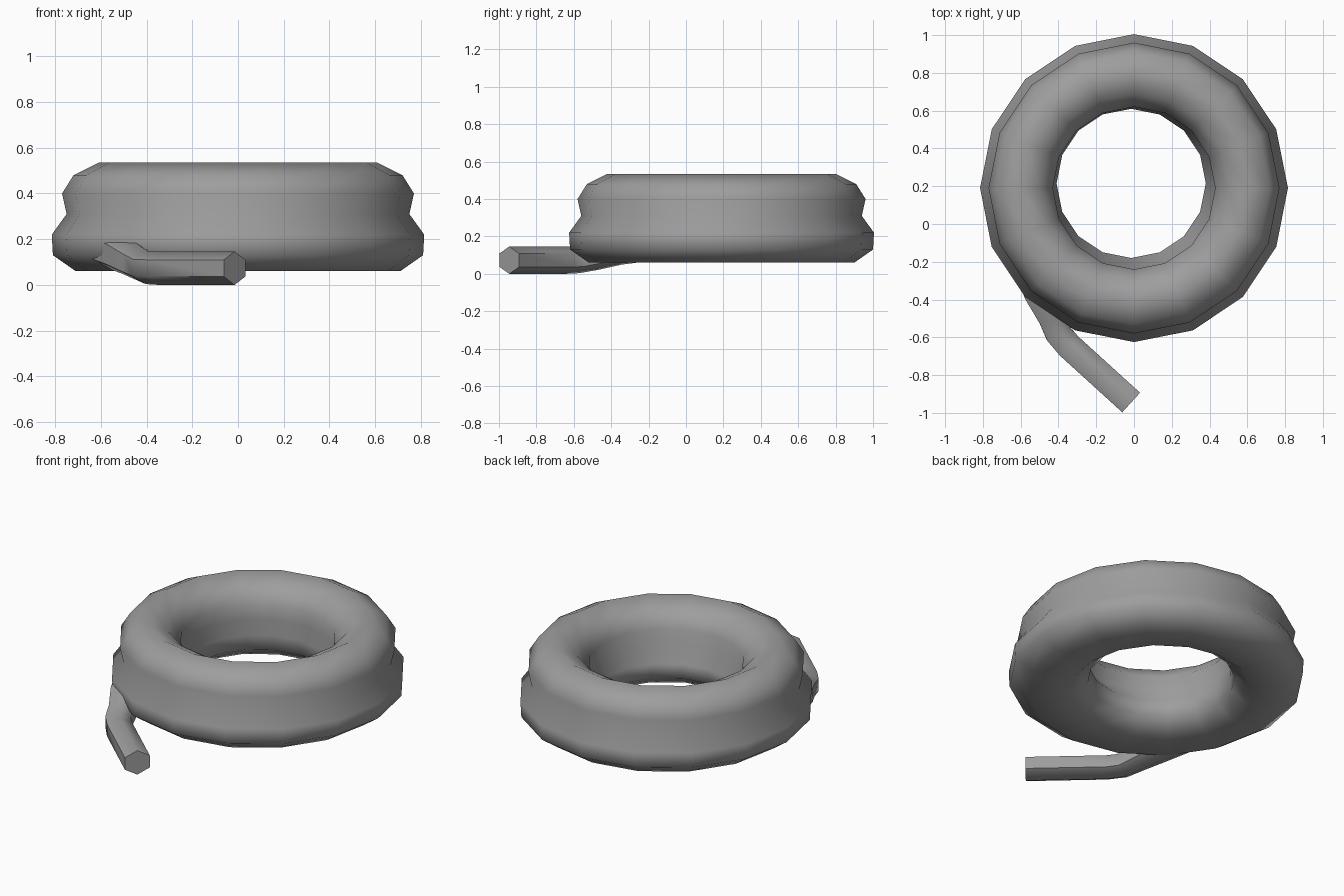
import bpy, bmesh
from math import sin, cos, pi, radians
from mathutils import Vector

cube = bpy.data.objects.get("Cube")
if cube:
    bpy.data.objects.remove(cube, do_unlink=True)

grey = bpy.data.materials.new("rope_grey")
grey.use_nodes = True
colour = (0.34, 0.34, 0.34, 1)
grey.diffuse_color = colour
grey.node_tree.nodes["Principled BSDF"].inputs["Base Color"].default_value = colour


def sweep(name, rings, closed):
    """Skin a list of vertex rings; closed joins last to first, else caps the ends."""
    bm = bmesh.new()
    loops = [[bm.verts.new(p) for p in ring] for ring in rings]
    n = len(loops[0])
    for i in range(len(loops) if closed else len(loops) - 1):
        a, b = loops[i], loops[(i + 1) % len(loops)]
        for j in range(n):
            k = (j + 1) % n
            bm.faces.new((a[j], a[k], b[k], b[j]))
    if not closed:
        bm.faces.new(loops[0])
        bm.faces.new(loops[-1])
    bmesh.ops.recalc_face_normals(bm, faces=bm.faces)
    mesh = bpy.data.meshes.new(name)
    bm.to_mesh(mesh)
    bm.free()
    mesh.materials.append(grey)
    obj = bpy.data.objects.new(name, mesh)
    bpy.context.collection.objects.link(obj)
    bpy.ops.object.select_all(action="DESELECT")
    obj.select_set(True)
    bpy.context.view_layer.objects.active = obj
    bpy.ops.object.shade_smooth_by_angle(angle=radians(62))


# Two stacked coils as one section: radius, height
SIDES = 16
outer = [(0.71, 0.06), (0.81, 0.13), (0.815, 0.22), (0.75, 0.31),
         (0.77, 0.40), (0.72, 0.48), (0.61, 0.535)]
inner = [(0.50, 0.48), (0.43, 0.40), (0.44, 0.31),
         (0.395, 0.22), (0.405, 0.13), (0.50, 0.06)]


def coil_ring(r, z, cx, cy):
    return [(cx + r * cos(2 * pi * i / SIDES), cy + r * sin(2 * pi * i / SIDES), z)
            for i in range(SIDES)]


# The lower coil's hole sits slightly off centre
rings = [coil_ring(r, z, 0, 0.19) for r, z in outer]
rings += [coil_ring(r, z, *((-0.015, 0.215) if z < 0.3 else (0, 0.19))) for r, z in inner]
sweep("coiled_rope", rings, True)

# Loose end: path points with a thickness factor, leaving the lower coil
path = [((-0.56, -0.20, 0.16), 1.25), ((-0.50, -0.36, 0.135), 1.2),
        ((-0.435, -0.49, 0.095), 1.05), ((-0.40, -0.58, 0.076), 1.0),
        ((-0.345, -0.645, 0.073), 1.0), ((-0.015, -0.945, 0.073), 1.0)]
points = [Vector(p) for p, s in path]
tail = []
for i, (p, s) in enumerate(path):
    along = points[min(i + 1, len(points) - 1)] - points[max(i - 1, 0)]
    side = along.cross(Vector((0, 0, 1))).normalized()
    up = side.cross(along).normalized()
    tail.append([points[i] + s * (0.081 * sin(j * pi / 3) * side + 0.073 * cos(j * pi / 3) * up)
                 for j in range(6)])
sweep("loose_end", tail, False)
